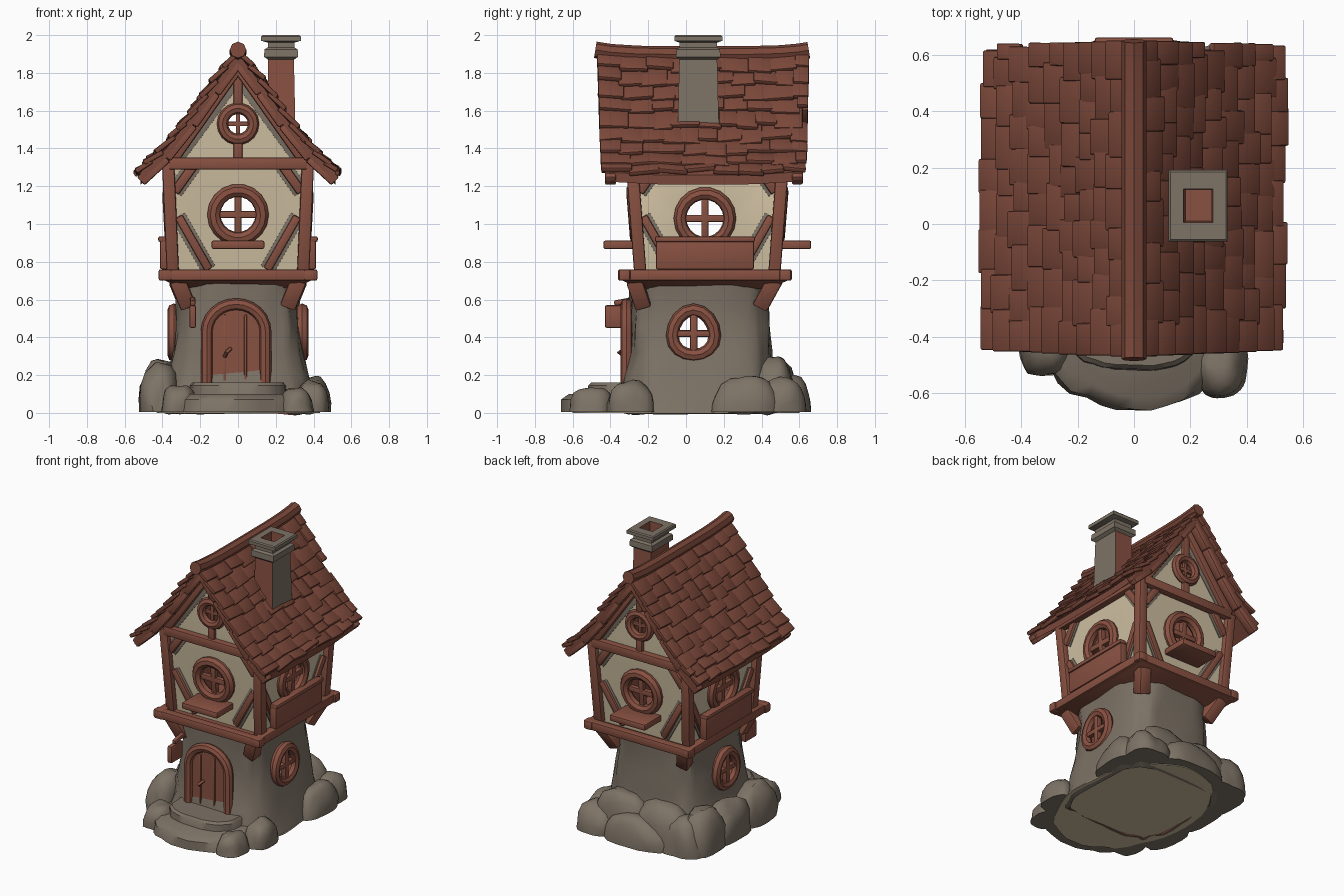
import bpy, bmesh, math, random
from mathutils import Vector, Matrix, noise

if "Cube" in bpy.data.objects:
    bpy.data.objects.remove(bpy.data.objects["Cube"])
random.seed(4)

def material(name, c):
    m = bpy.data.materials.new(name)
    m.diffuse_color = (*c, 1)
    m.use_nodes = True
    m.node_tree.nodes["Principled BSDF"].inputs["Base Color"].default_value = m.diffuse_color
    return m
WOOD = material("red_brown_wood", (.25, .083, .054))
ROOF = material("dark_roof_brown", (.195, .063, .041))
STONE = material("grey_stone", (.205, .17, .132))
PLASTER = material("cream_plaster", (.61, .51, .35))
CY = .113                                    # depth centre of the house

def finish(name, bm, *mats):
    me = bpy.data.meshes.new(name)
    bm.to_mesh(me)
    bm.free()
    for m in mats:
        me.materials.append(m)
    ob = bpy.data.objects.new(name, me)
    bpy.context.collection.objects.link(ob)
    return ob

def loft(name, rings, *mats, cap=(False, False)):
    bm = bmesh.new()
    vs = [[bm.verts.new(p) for p in r] for r in rings]
    n = len(rings[0])
    for a, b in zip(vs, vs[1:]):
        for i in range(n):
            k = (i + 1) % n
            bm.faces.new((a[i], a[k], b[k], b[i]))
    if cap[0]: bm.faces.new(vs[0][::-1])
    if cap[1]: bm.faces.new(vs[-1])
    bm.normal_update()
    return finish(name, bm, *mats)

def rect(cx, cy, hx, hy, z):
    return [(cx - hx, cy - hy, z), (cx + hx, cy - hy, z), (cx + hx, cy + hy, z), (cx - hx, cy + hy, z)]

def oval(cx, cy, rx, ry, z, n=40, p=1.0, rough=0):
    out = []
    for i in range(n):
        a = 2 * math.pi * i / n
        c, s = math.cos(a), math.sin(a)
        k = 1 + rough * noise.noise(Vector((c * 3, s * 3, z * 7)))
        out.append((cx + k * rx * math.copysign(abs(c) ** p, c), cy + k * ry * math.copysign(abs(s) ** p, s), z))
    return out

def block(bm, mat, bevel):
    vs = bmesh.ops.create_cube(bm, size=1, matrix=mat)["verts"]
    es = list({e for v in vs for e in v.link_edges})
    bmesh.ops.bevel(bm, geom=es, offset=bevel, segments=2, affect='EDGES', profile=.5)

def beam(name, a, b, w, mat=WOOD, d=None, bevel=.01):
    a, b = Vector(a), Vector(b)
    z = b - a
    ref = Vector([float(i == min(range(3), key=lambda k: abs(z[k]))) for i in range(3)])
    zn = z.normalized()
    x = ref.cross(zn).normalized()
    y = zn.cross(x)
    m = Matrix((x * w, y * (d or w), z)).transposed().to_4x4()
    m.translation = (a + b) / 2
    bm = bmesh.new()
    block(bm, m, bevel)
    return finish(name, bm, mat)

def box(name, loc, size, mat=WOOD, bevel=.01):
    bm = bmesh.new()
    block(bm, Matrix.Translation(loc) @ Matrix.Diagonal((*size, 1)), bevel)
    return finish(name, bm, mat)

def tube(name, pts, r, cyclic=False, mat=WOOD):
    cu = bpy.data.curves.new(name, 'CURVE')
    cu.dimensions, cu.bevel_depth, cu.bevel_resolution, cu.use_fill_caps = '3D', r, 2, True
    sp = cu.splines.new('POLY')
    sp.points.add(len(pts) - 1)
    for q, p in zip(sp.points, pts):
        q.co = (*p, 1)
    sp.use_cyclic_u = cyclic
    tmp = bpy.data.objects.new(name + "_path", cu)
    bpy.context.collection.objects.link(tmp)
    me = bpy.data.meshes.new_from_object(tmp.evaluated_get(bpy.context.evaluated_depsgraph_get()))
    bpy.data.objects.remove(tmp)
    me.materials.clear()
    me.materials.append(mat)
    bpy.context.collection.objects.link(bpy.data.objects.new(name, me))

def hollow(ob, thick, holes):
    """Thicken a shell and cut window holes (axis, centre, radius) through it."""
    bpy.context.view_layer.objects.active = ob
    m = ob.modifiers.new("thick", 'SOLIDIFY')
    m.thickness, m.offset, m.material_offset = thick, -1, 1
    bpy.ops.object.modifier_apply(modifier="thick")
    for axis, c, r in holes:
        bm = bmesh.new()
        rot = Matrix.Rotation(math.pi / 2, 4, 'Y' if axis == 'x' else 'X')
        bmesh.ops.create_cone(bm, cap_ends=True, segments=20, radius1=r, radius2=r, depth=2, matrix=Matrix.Translation(c) @ rot)
        cut = finish("cutter", bm, WOOD)
        m = ob.modifiers.new("hole", 'BOOLEAN')
        m.operation, m.object, m.solver = 'DIFFERENCE', cut, 'EXACT'
        bpy.ops.object.modifier_apply(modifier="hole")
        bpy.data.objects.remove(cut)

# stone ground floor with flared foot
prof = [(.006, .42, .43), (.1, .40, .41), (.2, .37, .39), (.32, .345, .375), (.45, .33, .37), (.58, .32, .365), (.72, .335, .375)]
tower = loft("stone_tower", [oval(0, .075, a, b, z, 48, .5, .07) for z, a, b in prof], STONE, WOOD)
hollow(tower, .05, [('x', (0, .04, .41), .105)])

# pale underside, door steps and rocks
loft("ground_plate", [oval(0, .0, .43, .6, z, rough=.06) for z in (0, .006)], PLASTER, cap=(True, True))
loft("lower_step", [oval(0, -.33, .38 - i, .33 - i, z, rough=.08) for z, i in ((.006, 0), (.07, .01), (.1, .05))], STONE, cap=(True, True))
loft("upper_step", [oval(0, -.3, .26 - i, .22 - i, z, p=.7, rough=.05) for z, i in ((.05, 0), (.145, .005), (.16, .02))], STONE, cap=(True, True))
rocks = [(-.41, -.17, .11, .19, .26), (-.42, .14, .11, .2, .25), (-.40, .38, .12, .19, .28), (-.31, -.42, .1, .12, .15),
         (.31, -.5, .09, .12, .13), (.39, -.3, .09, .12, .17), (.40, .32, .09, .18, .19), (.33, .5, .14, .14, .18),
         (.16, .46, .2, .12, .31), (-.14, .46, .22, .13, .3), (0, .54, .25, .12, .19), (-.33, .48, .16, .13, .23)]
for i, (x, y, rx, ry, h) in enumerate(rocks):
    bm = bmesh.new()
    bmesh.ops.create_icosphere(bm, subdivisions=3, radius=1)
    for v in bm.verts:
        c = v.co / sum(abs(k) ** 2.6 for k in v.co) ** (1 / 2.6)
        c *= 1 + .14 * noise.noise(v.co * 1.6 + Vector((i * 3.1, 0, 0)))
        v.co = (x + c.x * rx, y + c.y * ry, max(.004, c.z * h))
    finish("rock", bm, STONE)

# arched door with frame, planks and handle
arch = [(-.155, .16)] + [(.155 * -math.cos(a), .43 + .145 * math.sin(a)) for a in [math.pi * k / 12 for k in range(13)]] + [(.155, .16)]
loft("door_panel", [[(x - .01, y, z) for x, z in arch[::-1]] for y in (-.32, -.25)], WOOD, cap=(True, True))
tube("door_frame", [(x - .01, -.315, z) for x, z in arch], .032)
for x in (-.06, .05):
    beam("door_plank_rib", (x - .01, -.322, .17), (x - .01, -.322, .52), .014, bevel=.004)
tube("door_handle", [(-.07, -.325, .30), (-.06, -.355, .32), (-.04, -.325, .34)], .01)

# ground floor side windows
for s in (-1, 1):
    X = s * .34
    ring = [(X, .04 + .112 * math.cos(a), .41 + (.12 + .015 * math.sin(a)) * math.sin(a)) for a in [math.tau * k / 16 for k in range(16)]]
    tube("lower_window_frame", ring, .034, True)
    beam("lower_window_bar", (X, .04, .29), (X, .04, .53), .04)
    beam("lower_window_bar", (X, -.06, .42), (X, .14, .42), .035)

# plastered upper floor running up into the gables
def hx(z): return .335 + .03 * min(1, (z - .74) / .56)
def hy(z): return .35 + .045 * min(1, (z - .74) / .56)
walls = loft("plaster_walls", [rect(0, CY, hx(.72), hy(.72), .72), rect(0, CY, hx(1.3), hy(1.3), 1.3), rect(0, CY, .01, hy(1.3), 1.85)], PLASTER, WOOD)
hollow(walls, .04, [('y', (0, CY, 1.05), .115), ('y', (0, CY, 1.52), .07), ('x', (0, .1, 1.03), .12)])

def on_wall(face, u, z, out=0):
    axis, s = face
    return (u, CY + s * (hy(z) + out), z) if axis == 'y' else (s * (hx(z) + out), CY + u, z)

# flared floor skirt, sill beams, corner posts and brackets
loft("floor_skirt", [rect(0, .1, a, a + .05, z) for z, a in ((.655, .29), (.70, .385), (.74, .385))], WOOD, cap=(True, True))
for s in (-1, 1):
    beam("floor_beam", (-.42, .1 + s * .425, .73), (.42, .1 + s * .425, .73), .06)
    beam("floor_beam", (s * .38, .1 - .46, .73), (s * .38, .1 + .46, .73), .06)
    for t in (-1, 1):
        beam("corner_post", (s * .345, CY + t * .355, .74), (s * .37, CY + t * .4, 1.33), .065)
        beam("bracket", (s * .265, .085 + t * .31, .565), (s * .325, .1 + t * .375, .71), .085)

# timber framing and round windows on all four upper walls, grey weathering beside the braces
def round_window(face, u0, zc, r, thick):
    f = lambda u, z, o: on_wall(face, u0 + u, z, o)
    tube("round_window_frame", [f(r * math.cos(a), zc + r * math.sin(a), .01) for a in [math.tau * k / 18 for k in range(18)]], thick, True)
    beam("window_bar", f(0, zc - r, 0), f(0, zc + r, 0), r * .28, bevel=.004)
    beam("window_bar", f(-r, zc, 0), f(r, zc, 0), r * .28, bevel=.004)

for face in (('y', -1), ('y', 1), ('x', -1), ('x', 1)):
    w = .315 if face[0] == 'y' else .34
    P = lambda u, z, o=.0, f=face: on_wall(f, u, z, o)
    beam("top_beam", P(-w - .05, 1.32, .01), P(w + .05, 1.32, .01), .065)
    for s in (-1, 1):
        for a, b, t in ((P(s * w, 1.04), P(s * (w - .16), .76), .045), (P(s * (w + .02), 1.17), P(s * (w - .08), 1.31), .05)):
            beam("brace", a, b, t)
            beam("weathered_edge", a, b, t + .035, STONE, d=.009, bevel=.001)
    if face[0] == 'y':
        round_window(face, 0, 1.05, .128, .036)
        round_window(face, 0, 1.53, .082, .03)
        s = face[1]
        box("window_sill", (0, CY + s * .455, .89), (.28, .19, .045))
        beam("gable_post", P(0, 1.33), P(0, 1.46), .05)
        beam("gable_post", P(0, 1.62), P(0, 1.84), .05)
        for k in (-1, 1):
            beam("gable_rafter", P(k * .36, 1.33), P(0, 1.84), .07)
            beam("weathered_edge", P(k * .345, 1.33), P(0, 1.8), .09, STONE, d=.009, bevel=.001)
    else:
        round_window(face, .1 - CY, 1.03, .132, .034)
        s = face[1]
        beam("window_box", (s * .385, .1 - .26, .845), (s * .385, .1 + .26, .845), .17, d=.055)
        beam("window_box_rim", (s * .395, .1 - .265, .92), (s * .395, .1 + .265, .92), .03, d=.055)

# hanging sign by the door
box("sign_board", (-.24, -.365, .51), (.035, .13, .12))
beam("sign_arm", (-.24, -.27, .6), (-.24, -.38, .58), .03)

# roof: curved slab, barge boards, shingles and ridge cap
RP = [(0, 1.89), (.12, 1.73), (.24, 1.56), (.38, 1.385), (.515, 1.26)]
def roof_pt(s, t, y, drop=0):
    k = max(0, min(3, int(t * 4)))
    f = t * 4 - k
    x = RP[k][0] + f * (RP[k + 1][0] - RP[k][0])
    z = RP[k][1] + f * (RP[k + 1][1] - RP[k][1])
    return Vector((s * x, y, z - drop + .022 * abs((y - .09) / .56) ** 5))

path = [(s, t / 8) for s, ts in ((-1, range(8, 0, -1)), (1, range(0, 9))) for t in ts]
loft("roof_slab", [[roof_pt(s, t, y) for s, t in path] + [roof_pt(s, t, y, .05) for s, t in path[::-1]] for y in (.62, .35, .09, -.17, -.43)], ROOF, cap=(True, True))
for y in (-.40, .59):
    for s in (-1, 1):
        for k in range(4):
            beam("barge_board", roof_pt(s, k / 4, y, .045), roof_pt(s, k / 4 + .25, y, .045), .06, d=.06)

bm = bmesh.new()
ROWS = 9
for s in (-1, 1):
    for r in range(ROWS):
        y, end = -.44 - .025 * (1 - r / ROWS), .63 + .015 * (1 - r / ROWS)
        while y < end - .03:
            w = min(random.uniform(.09, .16), end - y)
            j = random.uniform(-.025, .02)
            a, b = roof_pt(s, r / ROWS, y + w / 2), roof_pt(s, min(1.01, (r + 1.35) / ROWS) + j, y + w / 2)
            yv = Vector((0, s, random.uniform(-.1, .1)))
            n = (b - a).cross(yv).normalized()
            if n.z < 0: n.negate()
            a += n * .004
            b += n * random.uniform(.018, .032)
            d = b - a
            m = Matrix((d, yv * (w + .012), d.cross(yv).normalized() * .026)).transposed().to_4x4()
            m.translation = (a + b) / 2
            block(bm, m, .006)
            y += w
bmesh.ops.recalc_face_normals(bm, faces=bm.faces)
finish("roof_shingles", bm, ROOF)
tube("ridge_cap", [roof_pt(1, 0, y, -.008) for y in (-.48, -.4, -.25, -.05, .15, .35, .5, .6, .65)], .044, mat=ROOF)

# chimney: grey caps and outer face, brown on the other sides and in the flue
C = [(1.42, .078, .112), (1.87, .068, .1), (1.885, .09, .118), (1.925, .088, .115), (1.935, .07, .1), (1.96, .07, .1),
     (1.97, .105, .127), (1.993, .105, .127), (2.0, .098, .12), (2.0, .052, .06), (1.86, .045, .055)]
chim = loft("chimney", [rect(.228, .065, a, b, z) for z, a, b in C], STONE, WOOD, cap=(False, True))
for p in chim.data.polygons:
    shaft = p.center.z < 1.87 and p.normal.x < .5
    flue = abs(p.center.x - .228) < .055 and abs(p.center.y - .065) < .062 and p.center.z < 1.95
    p.material_index = int(shaft or flue)

# smooth shading with crisp edges
bpy.ops.object.select_all(action='DESELECT')
for ob in bpy.context.scene.objects:
    ob.select_set(True)
    bpy.context.view_layer.objects.active = ob
bpy.ops.object.shade_smooth_by_angle(angle=math.radians(40))
